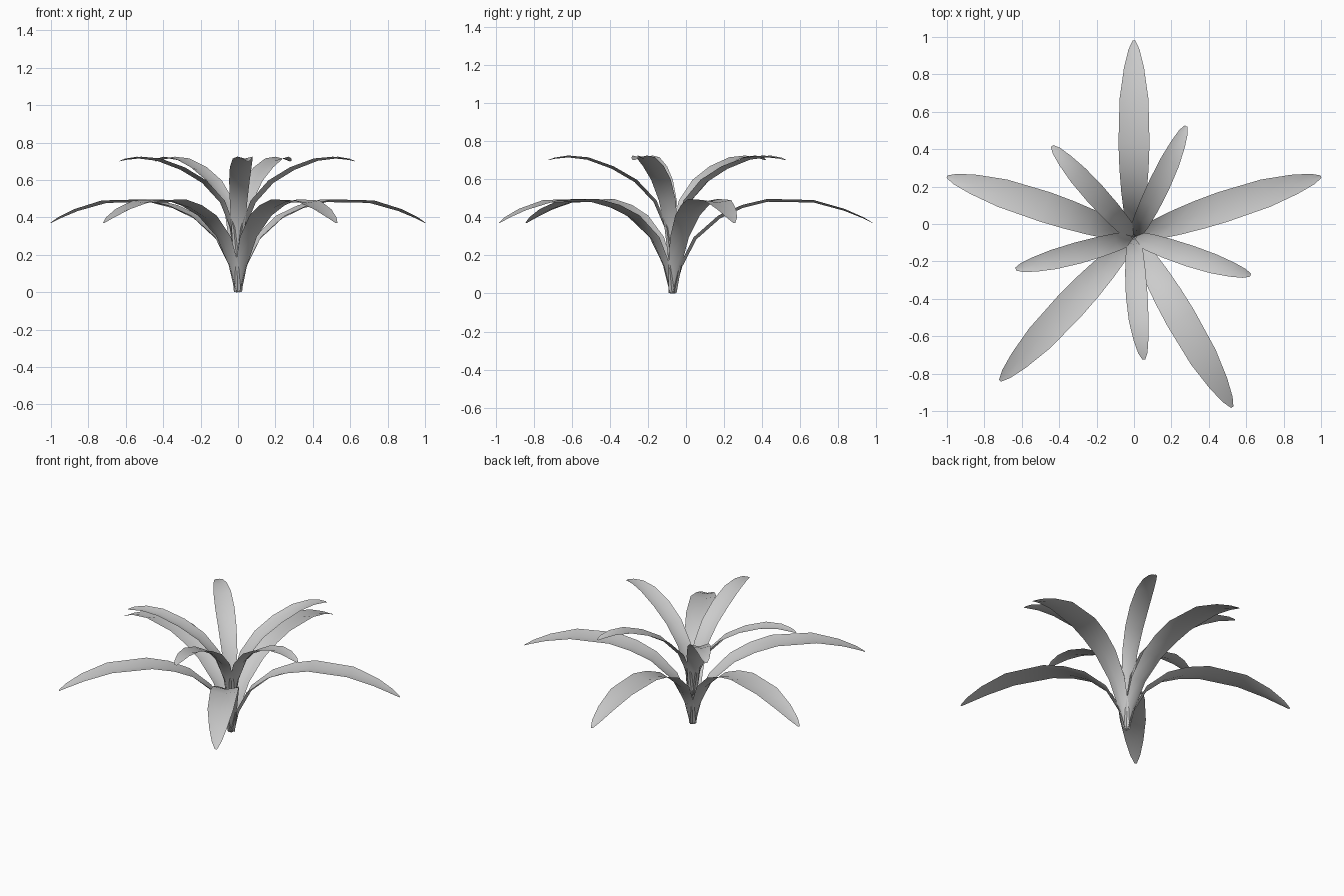
import bpy, bmesh, math
from mathutils import Vector, Matrix

if "Cube" in bpy.data.objects:
    bpy.data.objects.remove(bpy.data.objects["Cube"])

CENTRE = Vector((0, -0.07, 0))

# leaf stations: distance from stem, height, half width, fold depth
OUTER = [(0.01, 0.0, 0.022, 0.010), (0.05, 0.14, 0.036, 0.016), (0.125, 0.285, 0.052, 0.018),
         (0.25, 0.395, 0.068, 0.018), (0.37, 0.45, 0.078, 0.016), (0.50, 0.482, 0.083, 0.015),
         (0.74, 0.478, 0.077, 0.013), (0.90, 0.435, 0.054, 0.010), (1.00, 0.395, 0.030, 0.006),
         (1.05, 0.37, 0.007, 0.002)]
INNER = [(0.0, 0.0, 0.014, 0.006), (0.012, 0.18, 0.024, 0.010), (0.04, 0.34, 0.036, 0.014),
         (0.10, 0.48, 0.047, 0.016), (0.20, 0.585, 0.055, 0.016), (0.32, 0.655, 0.058, 0.015),
         (0.45, 0.703, 0.053, 0.013), (0.55, 0.715, 0.040, 0.010), (0.62, 0.708, 0.025, 0.006),
         (0.655, 0.70, 0.008, 0.002)]


def leaf(name, stations, angle, bend=0.0):
    """Arching leaf sheet, folded along its midrib, pointing along angle."""
    bm = bmesh.new()
    length = stations[-1][0]
    rows = []
    for i, (r, z, w, fold) in enumerate(stations):
        a, b = stations[max(i - 1, 0)], stations[min(i + 1, len(stations) - 1)]
        t = Vector((b[0] - a[0], 0, b[1] - a[1])).normalized()
        up = Vector((-t.z, 0, t.x)) * fold
        mid = Vector((r, bend * (r / length) ** 3, z))
        side = Vector((0, w, 0))
        rows.append([bm.verts.new(p) for p in (mid - side + up, mid, mid + side + up)])
    for p, q in zip(rows, rows[1:]):
        for k in range(2):
            bm.faces.new((p[k], q[k], q[k + 1], p[k + 1]))
    bm.transform(Matrix.Translation(CENTRE) @ Matrix.Rotation(math.radians(angle), 4, 'Z'))
    # keep the foot of the leaf on the ground
    for v in bm.verts:
        v.co.z = max(v.co.z, 0)
    me = bpy.data.meshes.new(name)
    bm.to_mesh(me)
    bm.free()
    me.shade_smooth()
    bpy.context.collection.objects.link(bpy.data.objects.new(name, me))


# low, wide outer ring
for i, (angle, bend) in enumerate([(90, 0), (19, -0.02), (-60, 0), (227, 0), (161, 0.02)]):
    leaf(f"outer_leaf_{i + 1}", OUTER, angle, bend)

# taller, shorter inner ring
for i, (angle, bend) in enumerate([(64, 0.01), (-19, 0.01), (-88, 0.03), (196, -0.01), (132, 0)]):
    leaf(f"inner_leaf_{i + 1}", INNER, angle, bend)
